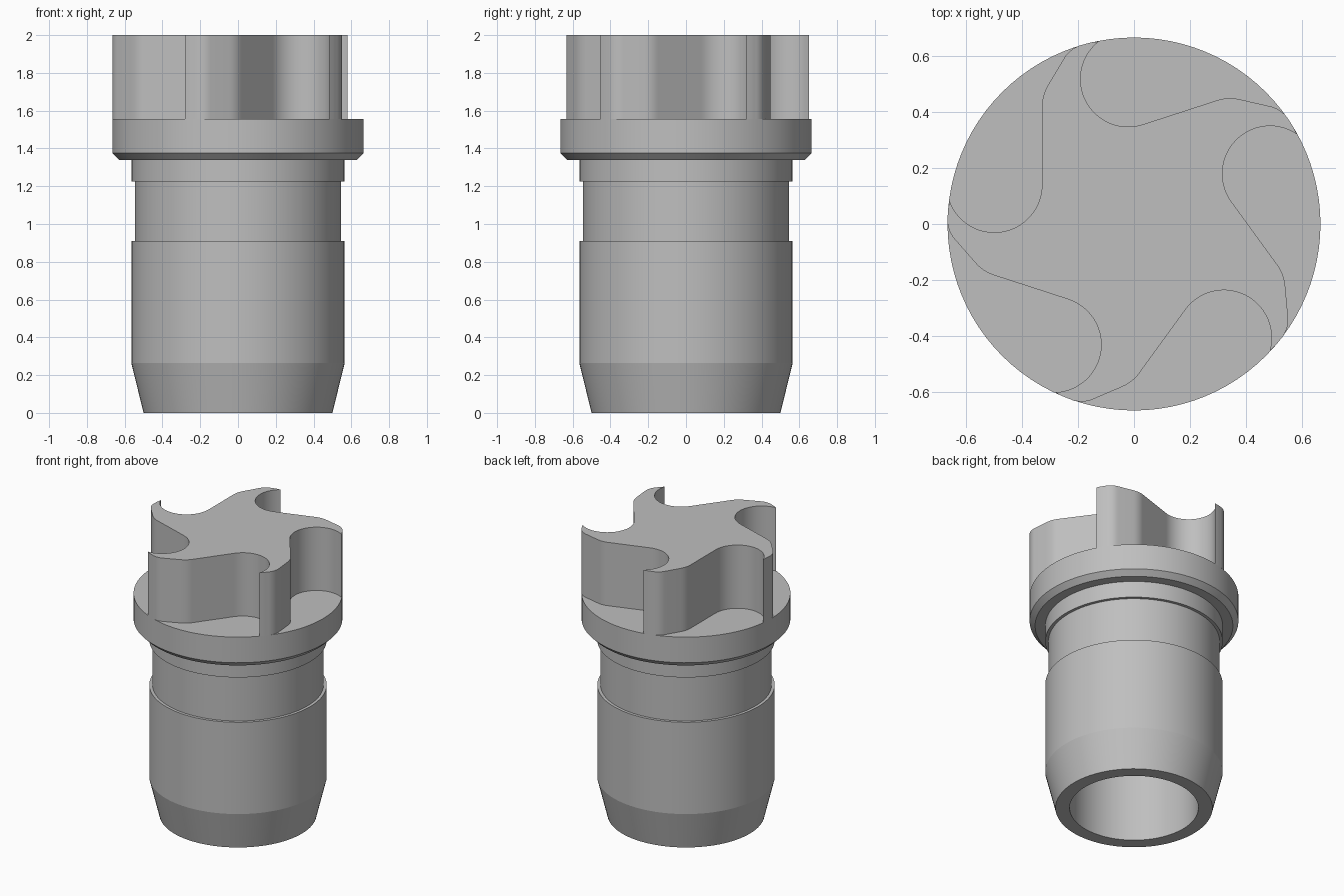
import bpy
import bmesh
from math import cos, sin, pi, radians
from mathutils import Vector, Matrix

if "Cube" in bpy.data.objects:
    bpy.data.objects.remove(bpy.data.objects["Cube"])

RIM = 0.665      # radius of collar and vane tips
FLOOR = 1.555    # height of the collar top
TOP = 2.0
SEGMENTS = 96

grey = bpy.data.materials.new("plain grey")
grey.use_nodes = True
grey.diffuse_color = (0.52, 0.52, 0.52, 1)
grey.node_tree.nodes["Principled BSDF"].inputs["Base Color"].default_value = grey.diffuse_color


def finish(bm, name):
    """Turn a bmesh into a shaded, coloured object."""
    bmesh.ops.recalc_face_normals(bm, faces=bm.faces)
    mesh = bpy.data.meshes.new(name)
    bm.to_mesh(mesh)
    bm.free()
    mesh.materials.append(grey)
    obj = bpy.data.objects.new(name, mesh)
    bpy.context.collection.objects.link(obj)
    bpy.ops.object.select_all(action="DESELECT")
    obj.select_set(True)
    bpy.context.view_layer.objects.active = obj
    bpy.ops.object.shade_smooth_by_angle(angle=radians(12))
    return obj


def arc(cx, cy, radius, start, end, steps):
    """Points along an arc, angles in degrees."""
    angles = [radians(start + (end - start) * i / steps) for i in range(steps + 1)]
    return [Vector((cx + radius * cos(a), cy + radius * sin(a))) for a in angles]


def bend(a, b, c, steps=6):
    """Rounded corner from a to c, pulled towards b."""
    a, b, c = Vector(a), Vector(b), Vector(c)
    ts = [i / steps for i in range(steps + 1)]
    return [a * (1 - t) ** 2 + b * 2 * t * (1 - t) + c * t ** 2 for t in ts]


# Stepped hollow body with collar, turned from one profile (radius, height)
profile = [(0, 1.4), (0.41, 1.4), (0.41, 0), (0.5, 0), (0.565, 0.265),
           (0.565, 0.91), (0.545, 0.91), (0.545, 1.225), (0.565, 1.225),
           (0.565, 1.34), (0.63, 1.34), (RIM, 1.375), (RIM, FLOOR), (0, FLOOR)]
bm = bmesh.new()
verts = [bm.verts.new((r, 0, z)) for r, z in profile]
edges = [bm.edges.new(pair) for pair in zip(verts, verts[1:])]
bmesh.ops.spin(bm, geom=verts + edges, cent=(0, 0, 0), axis=(0, 0, 1),
               angle=2 * pi, steps=SEGMENTS, use_merge=True)
bmesh.ops.remove_doubles(bm, verts=bm.verts, dist=0.0001)
finish(bm, "collared_body")

# Five-vaned head: one hooked notch outline repeated around the axis
notch = bend((-0.193, 0.637), (-0.232, 0.622), (-0.25, 0.59))
notch += bend((-0.305, 0.498), (-0.328, 0.46), (-0.328, 0.42))
notch += arc(-0.498, 0.14, 0.17, 0, -160, 28)
notch += arc(0, 0, RIM, 173.8, 178, 3)[1:]
outline = [Matrix.Rotation(radians(72 * k), 2) @ p for k in range(5) for p in notch]

bm = bmesh.new()
base = bm.faces.new([bm.verts.new((p.x, p.y, FLOOR)) for p in outline])
raised = bmesh.ops.extrude_face_region(bm, geom=[base], use_keep_orig=True)
bmesh.ops.translate(bm, vec=(0, 0, TOP - FLOOR),
                    verts=[v for v in raised["geom"] if isinstance(v, bmesh.types.BMVert)])
finish(bm, "vaned_head")
